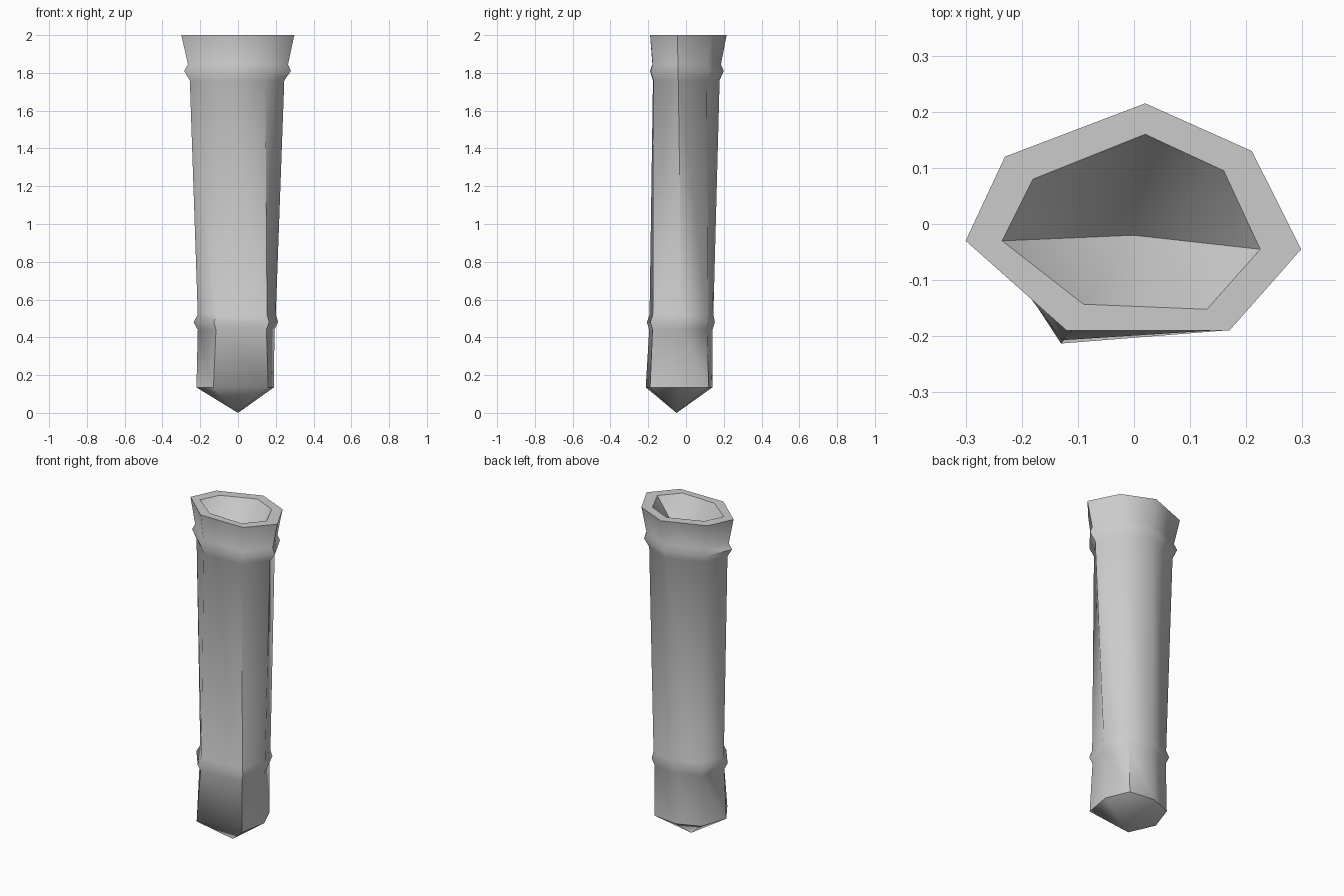
import bpy, bmesh
from math import radians
from mathutils import Vector

cube = bpy.data.objects.get("Cube")
if cube:
    bpy.data.objects.remove(cube, do_unlink=True)

# Plain grey material
grey = bpy.data.materials.new("plain grey")
grey.use_nodes = True
colour = (0.6, 0.6, 0.6, 1)
grey.diffuse_color = colour
grey.node_tree.nodes["Principled BSDF"].inputs["Base Color"].default_value = colour

# Irregular seven-sided outlines at the two ends and at the mouth
upper = [(-.30, -.03), (-.23, .12), (.02, .215), (.21, .13),
         (.298, -.045), (.17, -.19), (-.12, -.19)]
lower = [(-.22, -.075), (-.165, .085), (-.03, .14), (.13, .12),
         (.19, -.02), (.16, -.19), (-.13, -.213)]
mouth = [(-.235, -.03), (-.18, .08), (.02, .16), (.16, .095),
         (.225, -.045), (.13, -.152), (-.09, -.143)]

# Sections: height, then left, right, front and back extents
sections = [
    (.135, -.22, .19, -.213, .14),
    (.44, -.213, .193, -.195, .14),
    (.48, -.235, .213, -.207, .153),
    (.52, -.213, .2, -.193, .145),
    (1.76, -.255, .245, -.175, .178),
    (1.81, -.285, .28, -.19, .2),
    (1.845, -.265, .265, -.178, .185),
    (2.0, -.30, .298, -.19, .215),
]


def fit(values, low, high):
    a, b = min(values), max(values)
    return [low + (v - a) / (b - a) * (high - low) for v in values]


def outline(z, left, right, front, back):
    t = (z - sections[0][0]) / (sections[-1][0] - sections[0][0])
    pts = [Vector(p).lerp(Vector(q), t) for p, q in zip(lower, upper)]
    xs = fit([p.x for p in pts], left, right)
    ys = fit([p.y for p in pts], front, back)
    return [(x, y, z) for x, y in zip(xs, ys)]


bm = bmesh.new()


def add_ring(points):
    return [bm.verts.new(p) for p in points]


def pairs(ring):
    return zip(ring, ring[1:] + ring[:1])


def bridge(a, b):
    for (p, q), (r, s) in zip(pairs(a), pairs(b)):
        bm.faces.new((p, q, s, r))


def cone(ring, tip):
    apex = bm.verts.new(tip)
    for p, q in pairs(ring):
        bm.faces.new((p, q, apex))


# Pointed foot, shaft with two raised bands, flared collar, rim and hollow
rings = [add_ring(outline(*s)) for s in sections]
rings.append(add_ring([(x, y, 2.0) for x, y in mouth]))
for a, b in zip(rings, rings[1:]):
    bridge(a, b)
cone(rings[0], (0, -.05, 0))
cone(rings[-1], (0, -.02, 1.72))
bmesh.ops.recalc_face_normals(bm, faces=bm.faces)

mesh = bpy.data.meshes.new("banded_shaft")
bm.to_mesh(mesh)
bm.free()
mesh.materials.append(grey)
shaft = bpy.data.objects.new("banded_shaft", mesh)
bpy.context.collection.objects.link(shaft)
bpy.ops.object.select_all(action='DESELECT')
shaft.select_set(True)
bpy.context.view_layer.objects.active = shaft
bpy.ops.object.shade_smooth_by_angle(angle=radians(52))
